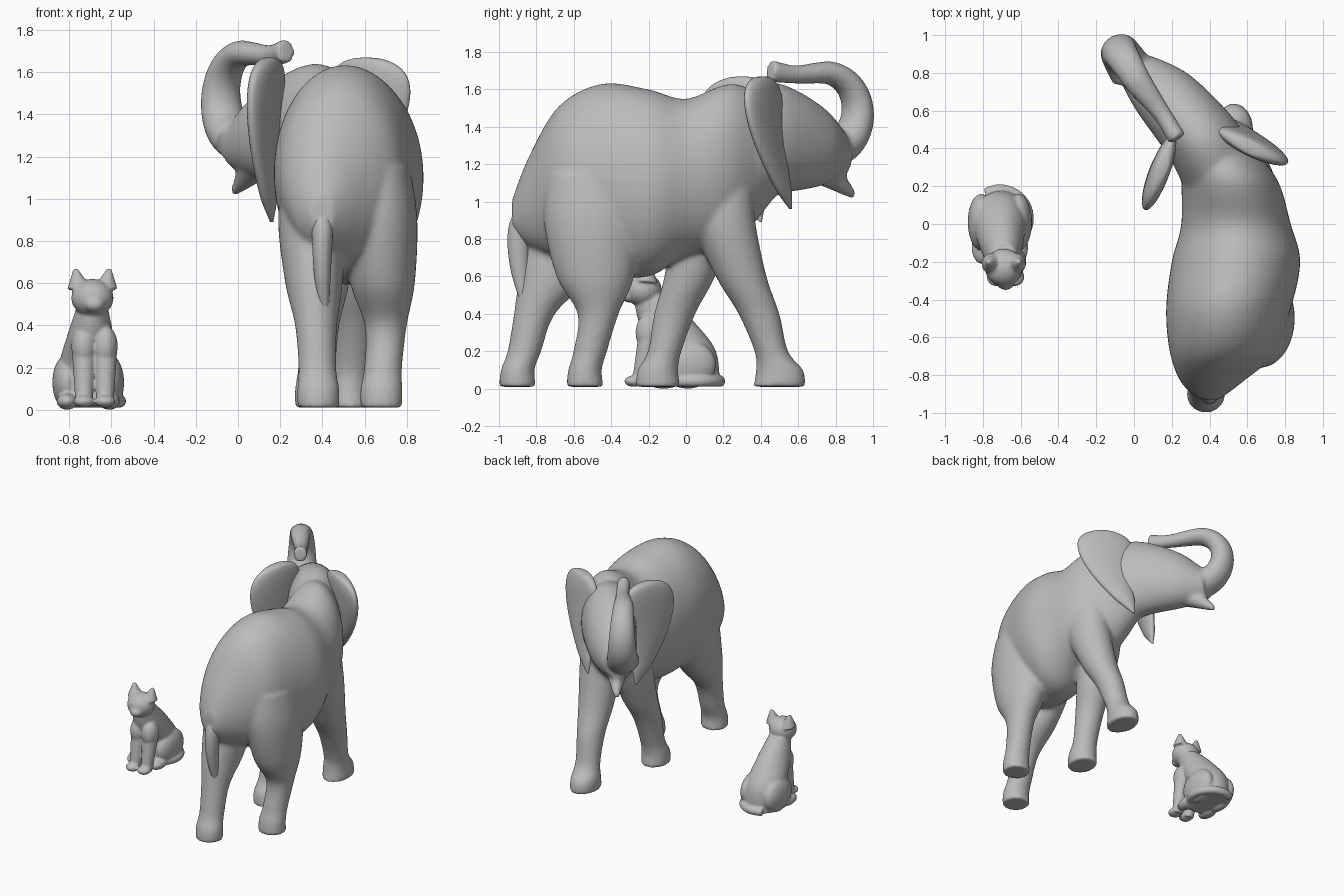
import bpy, bmesh, math
from mathutils import Vector, Matrix

cube = bpy.data.objects.get("Cube")
if cube:
    bpy.data.objects.remove(cube, do_unlink=True)

grey = bpy.data.materials.new("stone_grey")
grey.use_nodes = True
tone = (.5, .5, .5, 1)
grey.diffuse_color = tone
grey.node_tree.nodes["Principled BSDF"].inputs["Base Color"].default_value = tone

SIDE_X = Vector((1, 0, 0))
ALONG_Y = Vector((0, 1, 0))
UP = Vector((0, 0, 1))


def spline(stations, steps=8):
    """Catmull-Rom interpolation of station tuples."""
    rows = [stations[0], *stations, stations[-1]]
    result = []
    for before, start, end, after in zip(rows, rows[1:], rows[2:], rows[3:]):
        for k in range(steps):
            t = k / steps
            row = []
            for p, q, r, s in zip(before, start, end, after):
                bend = 2 * p - 5 * q + 4 * r - s + t * (3 * (q - r) + s - p)
                row.append(q + t / 2 * (r - p + t * bend))
            result.append(row)
    result.append(list(stations[-1]))
    return result


def loft(bm, stations, side=SIDE_X, axis=None, sides=48):
    """Skin elliptical rings (x, y, z, side radius, other radius)."""
    rows = spline(stations)
    centres = [Vector(row[:3]) for row in rows]
    last = len(rows) - 1
    rings = []
    for i, (centre, row) in enumerate(zip(centres, rows)):
        along = axis or centres[min(i + 1, last)] - centres[max(i - 1, 0)]
        across = side.normalized()
        other = along.cross(across).normalized()
        ring = []
        for k in range(sides):
            angle = math.tau * k / sides
            offset = across * row[3] * math.cos(angle) + other * row[4] * math.sin(angle)
            ring.append(bm.verts.new(centre + offset))
        rings.append(ring)
    for low, high in zip(rings, rings[1:]):
        for k in range(sides):
            n = (k + 1) % sides
            bm.faces.new((low[k], low[n], high[n], high[k]))
    bm.faces.new(rings[0])
    bm.faces.new(rings[-1])


def taper(bm, start, end, wide, narrow, side=SIDE_X):
    """Round limb narrowing evenly from start to end."""
    loft(bm, [(*start, wide, wide), (*end, narrow, narrow)], side)


def ball(bm, centre, radii):
    matrix = Matrix.Translation(centre) @ Matrix.Diagonal((*radii, 1))
    bmesh.ops.create_uvsphere(bm, u_segments=32, v_segments=20, radius=1, matrix=matrix)


def leg(bm, foot, shin, hip, sole, thick, depth):
    """Elephant leg: flared foot, slim shin, broad thigh."""
    thigh = (Vector(shin) + Vector(hip)) / 2
    ankle = Vector(foot).lerp(Vector(shin), .4)
    loft(bm, [(*foot, .01, .1, sole), (*foot, .1, .1, sole * .9), (*ankle, .2, .09, .09),
              (*shin, .4, .1, .11), (*thigh, .6, thick * .85, depth * .8),
              (*hip, .9, thick, depth), (*hip, 1.15, thick * .8, depth * .9)], axis=UP)


def finish(bm, name, voxel=None, smoothing=10):
    """Turn the bmesh into a smooth object, fused by voxels when asked."""
    bmesh.ops.recalc_face_normals(bm, faces=bm.faces)
    mesh = bpy.data.meshes.new(name)
    bm.to_mesh(mesh)
    bm.free()
    mesh.materials.append(grey)
    mesh.shade_smooth()
    obj = bpy.data.objects.new(name, mesh)
    bpy.context.collection.objects.link(obj)
    if voxel:
        fuse = obj.modifiers.new("fuse", "REMESH")
        fuse.mode = "VOXEL"
        fuse.voxel_size = voxel
        fuse.use_smooth_shade = True
        soften = obj.modifiers.new("soften", "SMOOTH")
        soften.factor = .5
        soften.iterations = smoothing


def ear(name, bottom, top, outward):
    """Leaf-shaped ear, broad and round above, narrowing to the lobe."""
    bm = bmesh.new()
    outward = Vector(outward).normalized()
    rows = []
    count = 12
    for k in range(count + 1):
        t = math.sin(math.pi / 2 * k / count)
        centre = Vector(bottom).lerp(Vector(top), t) + outward * .1 * math.sin(math.pi * t * .9)
        leaf = t ** .7 * math.sqrt(1 - t ** 8) + .02
        rows.append((*centre, .26 * leaf, .06 * math.sqrt(leaf)))
    loft(bm, rows, outward, UP)
    finish(bm, name)


# Elephant torso, rump to neck
bm = bmesh.new()
loft(bm, [(.4, -.93, .93, .05, .08), (.41, -.84, 1, .16, .24), (.47, -.68, 1.1, .28, .41),
          (.5, -.45, 1.12, .33, .51), (.54, -.2, 1.1, .34, .5), (.54, 0, 1.13, .29, .42),
          (.5, .25, 1.2, .25, .43), (.4, .48, 1.28, .15, .25)], axis=ALONG_Y)

# Elephant legs: foot, shin and hip
leg(bm, (.68, -.54), (.7, -.47), (.67, -.5), .1, .18, .26)
leg(bm, (.38, -.9), (.37, -.81), (.35, -.59), .1, .16, .24)
leg(bm, (.37, -.15), (.38, -.06), (.42, .1), .12, .15, .17)
leg(bm, (.53, .5), (.56, .39), (.6, .2), .14, .15, .17)

# Turned head
forward = Vector((-.53, .85, 0))
across = forward.cross(UP)
loft(bm, [(.5, .2, 1.2, .22, .36), (.36, .45, 1.33, .2, .31), (.15, .7, 1.3, .17, .22),
          (0, .84, 1.25, .1, .11)], across, forward)

# Raised trunk: a broad arc over the brow, then straight back to the tip
curl = Vector((.03, .74, 1.48))
trunk = []
steps = 8
for k in range(steps + 1):
    angle = math.radians(-70 + 160 * k / steps)
    point = curl + (forward * math.cos(angle) + UP * math.sin(angle)) * .21
    radius = .1 - .04 * k / steps
    trunk.append((*point, radius * 1.2, radius))
trunk.append((.15, .58, 1.68, .05, .05))
trunk.append((.23, .45, 1.7, .05, .06))
loft(bm, trunk, across)

# Pointed lower jaw
taper(bm, (.12, .7, 1.2), (-.02, .9, 1.03), .1, .02, across)
finish(bm, "elephant_body", .014)

# Spread ears
ear("elephant_ear_left", (.47, .56, .96), (.58, .42, 1.67), (.9, -.44, 0))
ear("elephant_ear_right", (.16, .4, .89), (.16, .33, 1.67), (-.35, -.94, 0))

# Elephant tail
bm = bmesh.new()
loft(bm, [(.4, -.82, 1, .05, .06), (.4, -.89, .85, .05, .06), (.4, -.89, .65, .04, .05),
          (.41, -.86, .45, .02, .02)])
finish(bm, "elephant_tail")

# Seated cat: body, head and muzzle
bm = bmesh.new()
loft(bm, [(-.7, .01, .02, .15, .17), (-.71, 0, .2, .14, .16), (-.7, -.1, .35, .11, .15),
          (-.69, -.19, .5, .07, .09)], axis=UP)
ball(bm, (-.69, -.23, .53), (.1, .1, .09))
ball(bm, (-.68, -.3, .5), (.05, .05, .04))
for turn in (-1, 1):
    # Haunches and hind paws
    hip = -.71 + turn * .1
    ball(bm, (hip, .01, .13), (.07, .15, .13))
    ball(bm, (hip, -.12, .04), (.05, .09, .04))
    # Forelegs and front paws
    paw = -.68 + turn * .05
    taper(bm, (paw, -.19, .32), (paw, -.25, .02), .06, .04)
    ball(bm, (paw, -.2, .3), (.06, .07, .1))
    ball(bm, (paw, -.28, .04), (.05, .05, .03))
    # Pointed ears
    tip = -.69 + turn * .08
    taper(bm, (tip - turn * .02, -.21, .57), (tip, -.2, .67), .06, .01)
# Cat tail wrapped round the base
wrap = []
for k in range(steps + 1):
    angle = math.radians(120 - 160 * k / steps)
    wrap.append((-.71 + .15 * math.cos(angle), .03 + .15 * math.sin(angle), .04, .03, .03))
loft(bm, wrap, UP)
finish(bm, "seated_cat", .008, 5)
